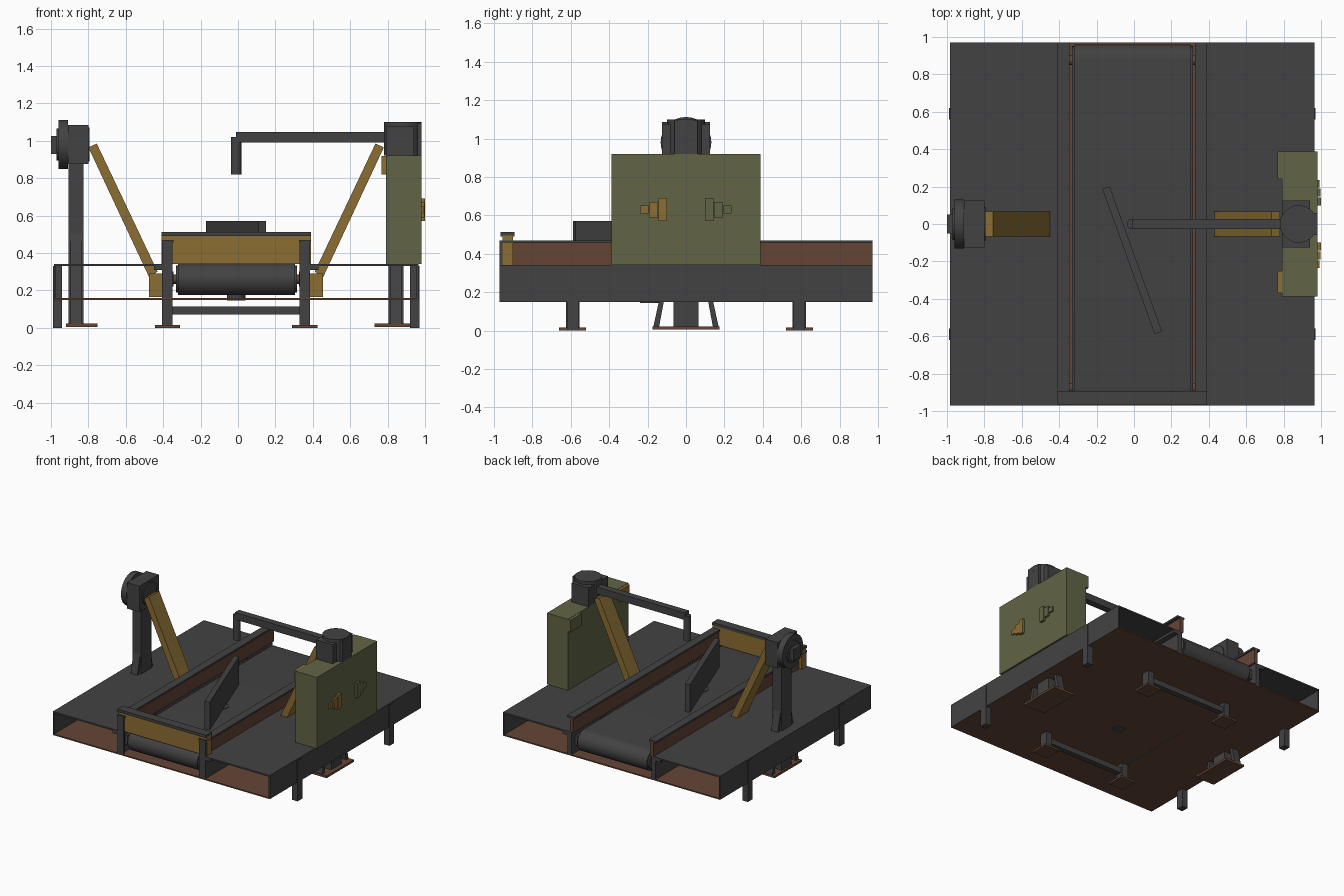
import bpy, bmesh, math
from mathutils import Vector

if "Cube" in bpy.data.objects:
    bpy.data.objects.remove(bpy.data.objects["Cube"])


def material(name, rgb):
    m = bpy.data.materials.new(name)
    m.use_nodes = True
    m.diffuse_color = (*rgb, 1)
    m.node_tree.nodes["Principled BSDF"].inputs["Base Color"].default_value = (*rgb, 1)
    return m


GRAY = material("dark gray", (0.055, 0.055, 0.055))
OLIVE = material("olive green", (0.12, 0.13, 0.06))
OCHRE = material("ochre yellow", (0.26, 0.155, 0.034))
BROWN = material("rust brown", (0.127, 0.06, 0.036))


def add(name, bm, mat, smooth=False):
    bmesh.ops.recalc_face_normals(bm, faces=bm.faces)
    mesh = bpy.data.meshes.new(name)
    bm.to_mesh(mesh)
    bm.free()
    mesh.materials.append(mat)
    ob = bpy.data.objects.new(name, mesh)
    bpy.context.collection.objects.link(ob)
    if smooth:
        bpy.ops.object.select_all(action="DESELECT")
        ob.select_set(True)
        bpy.context.view_layer.objects.active = ob
        bpy.ops.object.shade_smooth_by_angle(angle=math.radians(35))
    return ob


def prism(name, points, start, end, mat, axis="x", smooth=False):
    """Extrude a 2D outline along an axis; the outline uses the other two axes in order."""
    place = {"x": lambda a, b, d: (d, a, b),
             "y": lambda a, b, d: (a, d, b),
             "z": lambda a, b, d: (a, b, d)}[axis]
    bm = bmesh.new()
    face = bm.faces.new([bm.verts.new(place(a, b, start)) for a, b in points])
    moved = bmesh.ops.extrude_face_region(bm, geom=[face])["geom"]
    verts = [v for v in moved if isinstance(v, bmesh.types.BMVert)]
    bmesh.ops.translate(bm, verts=verts, vec=Vector(place(0, 0, end - start)))
    if not face.is_valid or len(bm.faces) < len(points) + 2:
        bm.faces.new([v for v in bm.verts if v not in verts])
    return add(name, bm, mat, smooth)


def box(name, x0, x1, y0, y1, z0, z1, mat):
    return prism(name, [(x0, y0), (x1, y0), (x1, y1), (x0, y1)], z0, z1, mat, "z")


def disc(name, a, b, r, start, end, mat, axis, sides=32):
    ring = [(a + r * math.cos(math.tau * i / sides), b + r * math.sin(math.tau * i / sides))
            for i in range(sides)]
    return prism(name, ring, start, end, mat, axis, True)


CX = -0.01  # middle of the conveyor


def mirrored(name, side, x0, x1, *rest):
    """Box at a distance from the conveyor middle, on the given side."""
    a, b = sorted((CX + side * x0, CX + side * x1))
    return box(name, a, b, *rest)


# Platform: open-ended side decks over one floor plate
box("floor_plate", -0.98, 0.96, -0.97, 0.97, 0.15, 0.16, BROWN)
for side, tag in ((-1, "right"), (1, "left")):
    mirrored(f"{tag}_deck", side, 0.38, 0.975, -0.97, 0.97, 0.33, 0.342, GRAY)
    mirrored(f"{tag}_deck_wall", side, 0.965, 0.975, -0.97, 0.97, 0.15, 0.34, GRAY)

    # Conveyor side rails
    mirrored(f"{tag}_lower_rail", side, 0.36, 0.395, -0.97, 0.97, 0.15, 0.34, GRAY)
    mirrored(f"{tag}_rail_web", side, 0.345, 0.375, -0.96, 0.97, 0.34, 0.455, BROWN)
    mirrored(f"{tag}_rail_flange", side, 0.335, 0.4, -0.97, 0.97, 0.455, 0.47, GRAY)
    mirrored(f"{tag}_rail_end", side, 0.34, 0.395, -0.97, -0.955, 0.15, 0.47, GRAY)
    mirrored(f"{tag}_deck_ledge", side, 0.395, 0.44, -0.97, 0.97, 0.31, 0.332, GRAY)

    # Legs
    for y, end in ((-0.59, "front"), (0.59, "back")):
        mirrored(f"{tag}_{end}_inner_leg", side, 0.34, 0.395, y - 0.035, y + 0.035, 0.01, 0.34, GRAY)
        mirrored(f"{tag}_{end}_foot", side, 0.3, 0.435, y - 0.07, y + 0.07, 0, 0.015, BROWN)
        mirrored(f"{tag}_{end}_outer_leg", side, 0.93, 0.98, y - 0.03, y + 0.03, 0, 0.33, GRAY)

    # Roller bearings
    for y, end in ((-0.875, "front"), (0.875, "back")):
        lo, hi = sorted((CX + side * 0.31, CX + side * 0.37))
        disc(f"{tag}_{end}_roller_shaft", y, 0.26, 0.025, lo, hi, BROWN, "x", 16)
        mirrored(f"{tag}_{end}_bearing", side, 0.335, 0.365, y - 0.05, y + 0.05, 0.22, 0.3, GRAY)

    # Post base and splayed gussets
    px = CX + side * 0.855
    lo, hi = (-0.92, -0.75) if side < 0 else (0.73, 0.92)
    box(f"{tag}_post_foot", lo, hi, -0.175, 0.175, 0.005, 0.022, BROWN)
    box(f"{tag}_post", px - 0.04, px + 0.04, -0.065, 0.065, 0.02, 0.88, GRAY)
    for s in (-1, 1):
        prism(f"{tag}_post_gusset", [(s * 0.17, 0.02), (s * 0.14, 0.02), (s * 0.05, 0.5), (s * 0.065, 0.5)],
              px - 0.03, px + 0.03, GRAY)

    # Diagonal brace and its bracket
    brace = [(0.79, 0.955), (0.75, 0.985), (0.41, 0.3), (0.45, 0.26)]
    brace = [(0.745, 0.985), (0.79, 0.965), (0.465, 0.27), (0.42, 0.3)]
    prism(f"{tag}_brace", [(CX + side * x, z) for x, z in brace], -0.067, 0.067, OCHRE, "y")
    mirrored(f"{tag}_brace_bracket", side, 0.395, 0.465, -0.08, 0.08, 0.165, 0.29, OCHRE)

for y, end in ((-0.59, "front"), (0.59, "back")):
    box(f"{end}_crossbar", -0.36, 0.34, y - 0.022, y + 0.022, 0.07, 0.115, GRAY)

# Belt with rounded ends
arc = [math.pi * i / 16 for i in range(17)]
outline = [(0.875 + 0.085 * math.sin(t), 0.26 - 0.085 * math.cos(t)) for t in arc]
outline += [(-y, 0.52 - z) for y, z in outline]
prism("belt", outline, -0.32, 0.305, GRAY, "x", True)
prism("belt_core", [(y * 0.99, 0.26 + (z - 0.26) * 0.85) for y, z in outline], -0.332, 0.315, GRAY, "x", True)

# Front stop plate and its cap
box("front_plate", -0.41, 0.39, -0.955, -0.9, 0.342, 0.495, OCHRE)
box("front_plate_cap", -0.41, 0.39, -0.965, -0.893, 0.49, 0.513, GRAY)

# Slanted diverter and its pivot
prism("diverter", [(-0.17, 0.19), (-0.13, 0.2), (0.15, -0.575), (0.11, -0.588)], 0.345, 0.57, GRAY, "z")
disc("diverter_pivot", -0.01, -0.19, 0.05, 0.145, 0.35, GRAY, "z")

# Right head: housing with a sideways motor
box("right_head_housing", -0.91, -0.8, -0.125, 0.125, 0.875, 1.085, GRAY)
disc("right_head_flange", 0, 0.98, 0.132, -0.96, -0.91, GRAY, "x")
disc("right_head_hub", 0, 0.98, 0.085, -0.97, -0.95, GRAY, "x")
box("right_head_shaft", -1.0, -0.96, -0.05, 0.05, 0.93, 1.025, GRAY)
disc("right_head_bearing", 0, 0.98, 0.09, -0.81, -0.793, GRAY, "x")

# Cabinet with control blocks
box("cabinet", 0.79, 0.98, -0.387, 0.388, 0.342, 0.92, OLIVE)
box("cabinet_front_clip", 0.767, 0.79, -0.37, -0.25, 0.82, 0.918, OCHRE)
box("cabinet_back_clip", 0.767, 0.79, 0.24, 0.388, 0.82, 0.918, OLIVE)
for s, mat, tag in ((-1, OCHRE, "front"), (1, OLIVE, "back")):
    for i, (half, depth) in enumerate(((0.06, 0.02), (0.04, 0.016), (0.02, 0.012))):
        y0, y1 = sorted((s * (0.1 + 0.047 * i), s * (0.142 + 0.047 * i)))
        box(f"{tag}_control_block", 0.98, 0.98 + depth, y0, y1, 0.63 - half, 0.63 + half, mat)

# Left head: housing with an upright motor, and the boom
box("left_head_housing", 0.79, 0.94, -0.125, 0.125, 0.92, 1.075, GRAY)
disc("left_head_motor", 0.88, 0, 0.1, 0.92, 1.1, GRAY, "z")
disc("left_head_flange", 0.885, 0, 0.097, 1.06, 1.095, GRAY, "z")
box("left_head_bracket", 0.94, 0.98, -0.06, 0.06, 0.92, 1.095, GRAY)
box("boom", -0.01, 0.8, -0.027, 0.027, 0.99, 1.047, GRAY)
disc("boom_tip", -0.01, 0, 0.028, 0.82, 1.02, GRAY, "z", 16)
